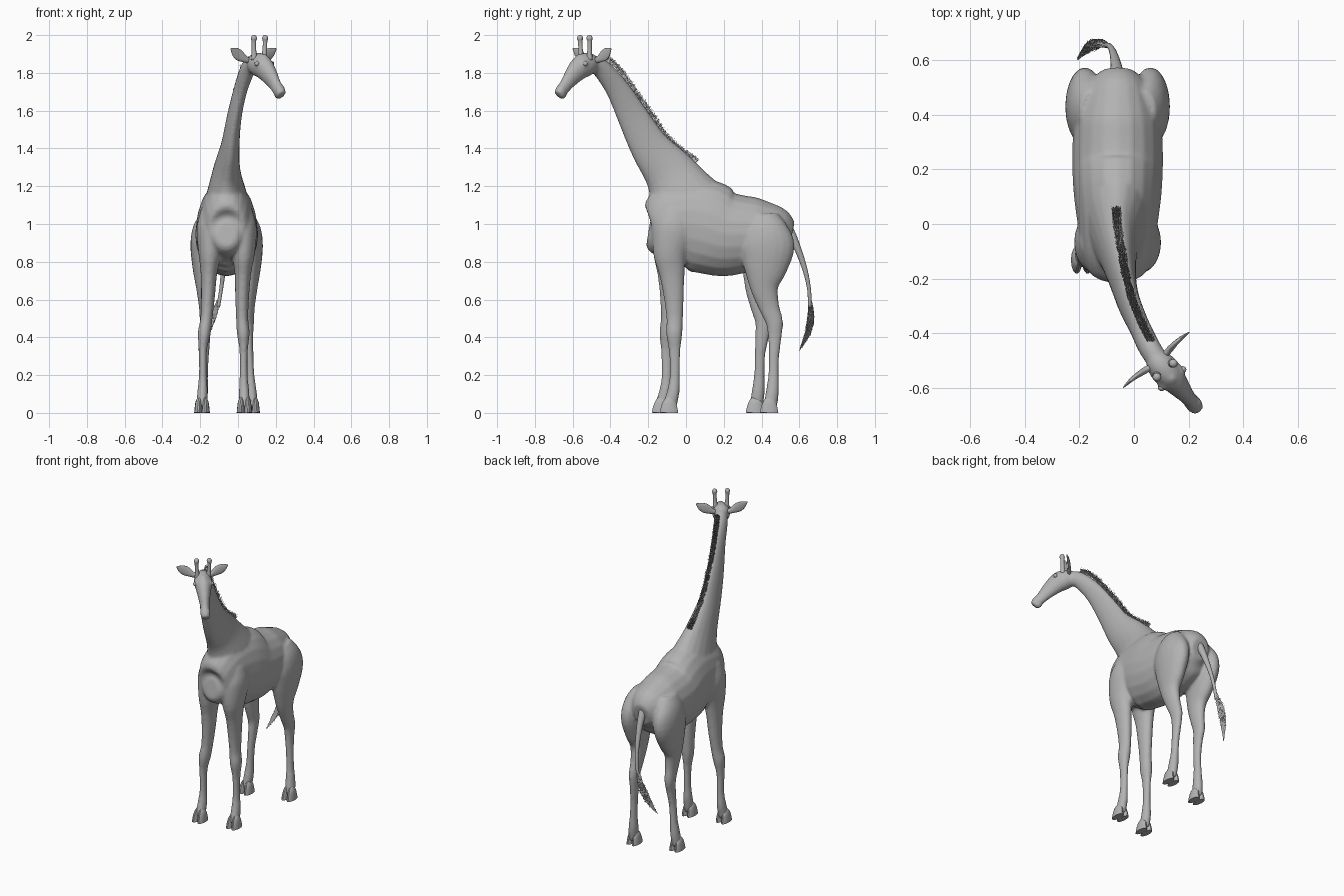
import bpy, bmesh, math, random
from mathutils import Vector, Matrix

random.seed(4)
X, Z = Vector((1, 0, 0)), Vector((0, 0, 1))

cube = bpy.data.objects.get("Cube")
if cube:
    bpy.data.objects.remove(cube, do_unlink=True)

grey = bpy.data.materials.new("plain grey")
grey.use_nodes = True
grey.diffuse_color = (0.45, 0.45, 0.45, 1)
grey.node_tree.nodes["Principled BSDF"].inputs["Base Color"].default_value = grey.diffuse_color


def spline(rows, steps=4):
    """Catmull-Rom interpolation through rows of numbers."""
    out = []
    for i in range(len(rows) - 1):
        a, b, c, d = (rows[max(i - 1, 0)], rows[i], rows[i + 1],
                      rows[min(i + 2, len(rows) - 1)])
        for k in range(steps):
            t = k / steps
            out.append([q + t / 2 * (r - p + t * (2 * p - 5 * q + 4 * r - s
                        + t * (3 * (q - r) + s - p))) for p, q, r, s in zip(a, b, c, d)])
    return out + [list(rows[-1])]


def sweep(bm, rows, axis=X, sides=20):
    """Loft ellipses given as (x, y, z, half width, half depth)."""
    pts = spline(rows)
    rings, n = [], len(pts)
    for i, (x, y, z, w, d) in enumerate(pts):
        tangent = (Vector(pts[min(i + 1, n - 1)][:3]) - Vector(pts[max(i - 1, 0)][:3])).normalized()
        side = (axis - tangent * axis.dot(tangent)).normalized()
        deep = tangent.cross(side)
        turn = [2 * math.pi * k / sides for k in range(sides)]
        rings.append([bm.verts.new(Vector((x, y, z)) + side * w * math.cos(a)
                                   + deep * d * math.sin(a)) for a in turn])
    for lo, hi in zip(rings, rings[1:]):
        for k in range(sides):
            j = (k + 1) % sides
            bm.faces.new((lo[k], lo[j], hi[j], hi[k]))
    bm.faces.new(rings[0][::-1])
    bm.faces.new(rings[-1])
    return [v for ring in rings for v in ring]


def ball(bm, centre, radius, stretch=(1, 1, 1)):
    m = Matrix.Translation(centre) @ Matrix.Diagonal((*stretch, 1))
    return bmesh.ops.create_uvsphere(bm, u_segments=16, v_segments=10, radius=radius, matrix=m)["verts"]


def finish(name, bm, smooth=True):
    bmesh.ops.recalc_face_normals(bm, faces=bm.faces)
    mesh = bpy.data.meshes.new(name)
    bm.to_mesh(mesh)
    bm.free()
    mesh.materials.append(grey)
    for p in mesh.polygons:
        p.use_smooth = smooth
    obj = bpy.data.objects.new(name, mesh)
    bpy.context.collection.objects.link(obj)
    return obj


# Trunk and neck
body = bmesh.new()
sweep(body, [(-.06, -.2, .95, .05, .06), (-.06, -.17, .95, .1, .13), (-.06, -.1, .98, .135, .21),
             (-.06, 0, 1.0, .147, .235), (-.06, .1, .985, .16, .25), (-.06, .2, .95, .166, .23),
             (-.06, .3, .945, .165, .208), (-.06, .4, .945, .155, .19), (-.06, .5, .95, .12, .14),
             (-.06, .56, .94, .06, .07)])
sweep(body, [(-.06, .05, 1.06, .12, .19), (-.06, -.01, 1.14, .11, .185), (-.06, -.085, 1.27, .075, .14),
             (-.042, -.19, 1.405, .05, .106), (-.02, -.28, 1.565, .039, .083),
             (.013, -.36, 1.71, .036, .064), (.05, -.44, 1.815, .04, .052), (.08, -.49, 1.85, .04, .045)])

# Legs: one profile each for front and hind, shifted for each side
front = [(.025, -.06, 1.08, .05, .07), (.025, -.065, .98, .074, .11), (.028, -.085, .85, .062, .09),
         (.026, -.075, .74, .044, .068), (.022, -.065, .62, .037, .054), (.022, -.06, .5, .032, .044),
         (.028, -.062, .42, .034, .043), (.03, -.06, .33, .022, .031), (.03, -.06, .2, .021, .027),
         (.032, -.066, .12, .027, .033), (.034, -.08, .06, .028, .036), (.034, -.085, .03, .026, .034)]
hind = [(.03, .41, 1.04, .05, .08), (.05, .42, .97, .07, .12), (.06, .43, .88, .072, .145),
        (.06, .42, .76, .06, .115), (.058, .415, .66, .045, .075), (.055, .44, .56, .034, .055),
        (.055, .468, .48, .03, .046), (.055, .47, .4, .025, .036), (.06, .466, .3, .022, .028),
        (.065, .463, .2, .022, .028), (.07, .458, .12, .028, .034), (.075, .45, .06, .028, .036),
        (.075, .445, .03, .026, .034)]
hooves = bmesh.new()


def leg(rows, mirrored, spread, step):
    placed = []
    for x, y, z, w, d in rows:
        low = min(1, max(0, (.85 - z) / .5))
        if mirrored:
            x, y = -.12 - x - spread * low, y + step * low
        placed.append((x, y, z, w, d))
    sweep(body, placed)
    x, y = placed[-1][:2]
    for s in (-1, 1):
        # Two toes make the cloven hoof
        sweep(hooves, [(x + s * .012, y + .008, .085, .008, .016), (x + s * .016, y, .06, .017, .034),
                       (x + s * .019, y - .004, .03, .019, .044), (x + s * .02, y - .005, 0, .021, .05)],
              sides=14)


for mirrored in (False, True):
    leg(front, mirrored, .036, -.042)
    leg(hind, mirrored, -.004, -.075)

# Head, built facing forward and then turned
turn = Matrix.Translation((.105, -.525, 0)) @ Matrix.Rotation(math.radians(40), 4, 'Z')
head = sweep(body, [(0, .055, 1.85, .03, .035), (0, .03, 1.85, .048, .055), (0, -.01, 1.843, .055, .064),
                    (0, -.05, 1.825, .05, .062), (0, -.1, 1.782, .038, .05), (0, -.145, 1.735, .028, .037),
                    (0, -.18, 1.7, .03, .034), (0, -.198, 1.682, .024, .026)])
for s in (-1, 1):
    head += ball(body, (s * .044, -.05, 1.85), .02, (.8, 1.2, .8))
    head += ball(body, (s * .018, -.185, 1.715), .014)
head += ball(body, (0, -.17, 1.68), .022, (1, 1.1, .8))
head += ball(body, (0, -.05, 1.875), .026)
bmesh.ops.transform(body, matrix=turn, verts=head)

# Fuse the body into one smooth skin
skin = finish("body", body)
remesh = skin.modifiers.new("fuse", 'REMESH')
remesh.mode = 'VOXEL'
remesh.voxel_size = .009
remesh.use_smooth_shade = True
soft = skin.modifiers.new("soften", 'SMOOTH')
soft.factor, soft.iterations = .5, 6
hoof_obj = finish("hooves", hooves)
bpy.context.view_layer.objects.active = hoof_obj
hoof_obj.select_set(True)
bpy.ops.object.shade_smooth_by_angle()

# Horns, ears and eyes
horns, ears, eyes = bmesh.new(), bmesh.new(), bmesh.new()
for s in (-1, 1):
    sweep(horns, [(s * .033, -.01, 1.87, .018, .018), (s * .037, -.012, 1.92, .012, .012),
                  (s * .039, -.013, 1.965, .012, .012), (s * .039, -.014, 1.982, .016, .016),
                  (s * .039, -.014, 1.995, .012, .012), (s * .039, -.014, 2.0, .004, .004)])
    sweep(ears, [(s * .04, .03, 1.865, .014, .012), (s * .065, .034, 1.875, .02, .012),
                 (s * .1, .038, 1.895, .031, .009), (s * .13, .038, 1.912, .024, .006),
                 (s * .157, .036, 1.928, .003, .002)], axis=Z)
    ball(eyes, (s * .051, -.054, 1.849), .013)
for name, bm in (("horns", horns), ("ears", ears), ("eyes", eyes)):
    bm.transform(turn)
    finish(name, bm)

# Tail
tail = bmesh.new()
sweep(tail, [(-.06, .5, 1.04, .025, .025), (-.062, .55, .96, .024, .024), (-.068, .595, .86, .018, .018),
             (-.078, .632, .75, .013, .013), (-.09, .652, .65, .01, .01), (-.105, .655, .56, .01, .01)])
finish("tail", tail)


def strand(bm, root, tip, r):
    """A thin three-sided hair spike."""
    along = (tip - root).normalized()
    u = along.cross(Vector((.3, .9, .2))).normalized()
    v = along.cross(u)
    base = [bm.verts.new(root + r * (u * math.cos(a) + v * math.sin(a))) for a in (0, 2.1, 4.2)]
    top = bm.verts.new(tip)
    for k in range(3):
        bm.faces.new((base[k], base[(k + 1) % 3], top))


def scatter(size):
    return Vector([random.uniform(-size, size) for _ in range(3)])


def along_path(path, t):
    f = t * (len(path) - 1)
    i = min(int(f), len(path) - 2)
    return Vector(path[i]).lerp(Vector(path[i + 1]), f - i)


# Mane: short upright hairs down the back of the neck
mane = bmesh.new()
crest = spline([(-.065, .05, 1.325), (-.06, -.02, 1.375), (-.047, -.1, 1.445), (-.028, -.2, 1.59),
                (.0, -.3, 1.732), (.03, -.37, 1.822), (.06, -.43, 1.868)])
for i in range(1600):
    root = along_path(crest, random.random()) + X * random.uniform(-.013, .013)
    strand(mane, root, root + Vector((0, .015, .02)) + scatter(.009), .0025)
finish("mane", mane, False)

# Tail tuft: long hairs flaring out and closing to a point
tuft = bmesh.new()
core = spline([(-.1, .655, .6), (-.125, .662, .53), (-.155, .655, .46), (-.185, .63, .39), (-.21, .6, .33)])
for i in range(900):
    t = random.random() * .75
    wide = .012 + .022 * math.sin(math.pi * min(1, t * 1.25))
    end = min(1, t + random.uniform(.15, .3))
    root = along_path(core, t) + scatter(wide * .5)
    strand(tuft, root, along_path(core, end) + scatter(wide * (1.15 - end)), .0025)
finish("tail_tuft", tuft, False)
